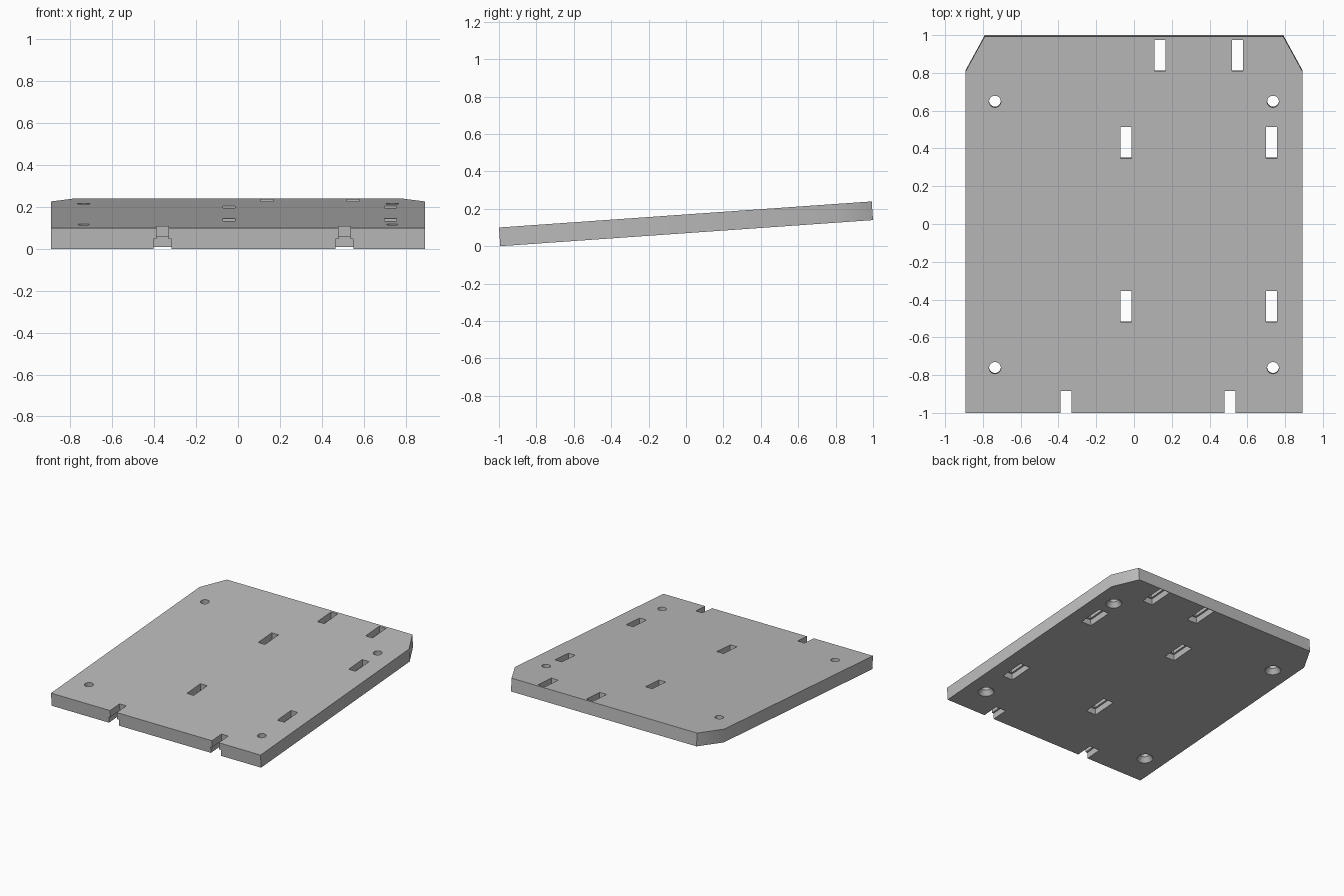
import bpy
import bmesh
from math import radians, sin, cos
from mathutils import Matrix, Vector

cube = bpy.data.objects.get("Cube")
if cube:
    bpy.data.objects.remove(cube, do_unlink=True)

TILT = radians(4)
THICK = 0.1
LENGTH = (2 - THICK * sin(TILT)) / cos(TILT)
HALF = LENGTH / 2
WIDE = 0.892
LIP = 0.014          # pocket overhang around each slot
POCKET = 0.048       # pocket depth from the underside

grey = bpy.data.materials.new("plain grey")
grey.use_nodes = True
colour = (0.5, 0.5, 0.5, 1)
grey.diffuse_color = colour
grey.node_tree.nodes["Principled BSDF"].inputs["Base Color"].default_value = colour


def make_object(name, bm):
    bmesh.ops.recalc_face_normals(bm, faces=bm.faces)
    mesh = bpy.data.meshes.new(name)
    bm.to_mesh(mesh)
    bm.free()
    mesh.materials.append(grey)
    obj = bpy.data.objects.new(name, mesh)
    bpy.context.collection.objects.link(obj)
    return obj


def along(y):
    """Level distance on the top surface to distance along the plate."""
    return (y + THICK * sin(TILT) / 2) / cos(TILT)


def add_box(bm, x, w, y0, y1, z0, z1):
    place = Matrix.Translation((x, (y0 + y1) / 2, (z0 + z1) / 2))
    size = Matrix.Diagonal((w, y1 - y0, z1 - z0, 1))
    bmesh.ops.create_cube(bm, size=1, matrix=place @ size)


def add_cone(bm, x, y, z0, z1, r0, r1):
    bmesh.ops.create_cone(bm, cap_ends=True, segments=32, radius1=r0, radius2=r1,
                          depth=z1 - z0,
                          matrix=Matrix.Translation((x, y, (z0 + z1) / 2)))


# Plate with two clipped back corners
half_outline = [(WIDE, -HALF), (WIDE, along(0.807)), (0.79, HALF)]
outline = half_outline + [(-x, y) for x, y in reversed(half_outline)]
bm = bmesh.new()
face = bm.faces.new([bm.verts.new((x, y, 0)) for x, y in outline])
top = bmesh.ops.extrude_face_region(bm, geom=[face])["geom"]
bmesh.ops.translate(bm, vec=Vector((0, 0, THICK)),
                    verts=[v for v in top if isinstance(v, bmesh.types.BMVert)])
plate = make_object("mounting_plate", bm)

# Slots: centre x and front end y; the front pair runs out through the edge
slots = [(0.138, 0.81), (0.549, 0.81), (-0.043, 0.348), (0.728, 0.348),
         (-0.043, -0.519), (0.728, -0.519), (-0.36, -1.05), (0.508, -1.05)]
through = bmesh.new()
pockets = bmesh.new()
for x, y in slots:
    y0, y1 = along(y), along(y + 0.165)
    add_box(through, x, 0.058, y0, y1, -0.05, THICK + 0.05)
    add_box(pockets, x, 0.058 + 2 * LIP, y0 - LIP, y1 + LIP, -0.05, POCKET)

# Screw holes, countersunk from below
for x in (-0.736, 0.736):
    for y in (0.648, -0.762):
        add_cone(through, x, along(y), -0.05, THICK + 0.05, 0.031, 0.031)
        add_cone(pockets, x, along(y), -0.02, 0.035, 0.072, 0.031)

# Cut everything out of the plate
bpy.context.view_layer.objects.active = plate
for name, bm in (("through_cutter", through), ("pocket_cutter", pockets)):
    cutter = make_object(name, bm)
    cutter.hide_render = True
    cut = plate.modifiers.new(name, "BOOLEAN")
    cut.operation = "DIFFERENCE"
    cut.solver = "EXACT"
    cut.object = cutter
    bpy.ops.object.modifier_apply(modifier=cut.name)
    bpy.data.objects.remove(cutter, do_unlink=True)

# Tilt the plate so its front edge rests on the ground
plate.data.transform(Matrix.Translation((0, THICK * sin(TILT) / 2, HALF * sin(TILT)))
                     @ Matrix.Rotation(TILT, 4, "X"))
plate.select_set(True)
bpy.ops.object.shade_smooth_by_angle(angle=radians(30))
